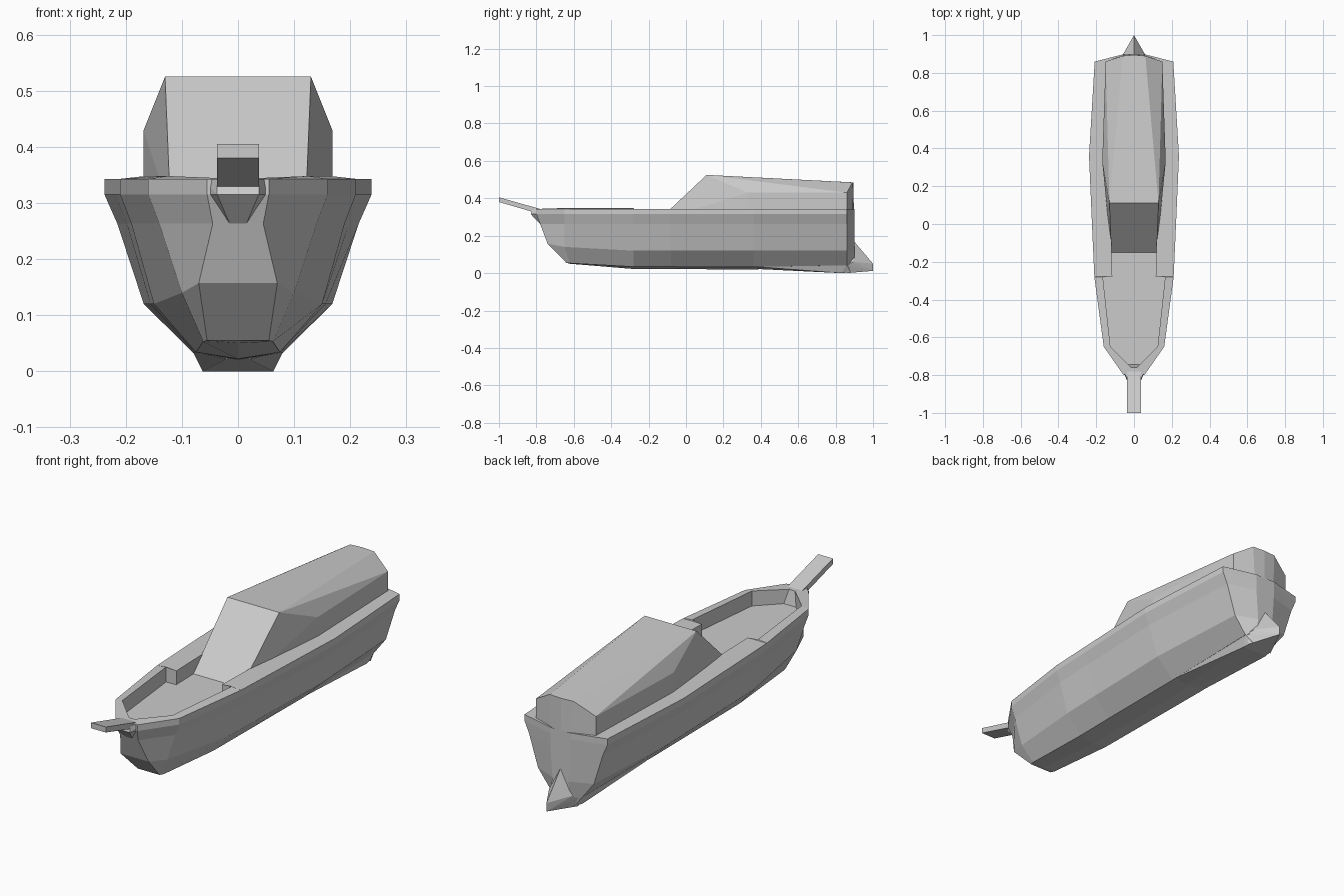
import bpy, bmesh

if "Cube" in bpy.data.objects:
    bpy.data.objects.remove(bpy.data.objects["Cube"])


def finish(name, bm):
    bmesh.ops.remove_doubles(bm, verts=bm.verts[:], dist=0.0005)
    bmesh.ops.recalc_face_normals(bm, faces=bm.faces[:])
    mesh = bpy.data.meshes.new(name)
    bm.to_mesh(mesh)
    bm.free()
    obj = bpy.data.objects.new(name, mesh)
    bpy.context.collection.objects.link(obj)
    return obj


def convex(name, half):
    """Symmetric faceted solid from the points of its right half."""
    bm = bmesh.new()
    pts = set(half) | {(-x, y, z) for x, y, z in half}
    for p in sorted(pts):
        bm.verts.new(p)
    res = bmesh.ops.convex_hull(bm, input=bm.verts[:])
    loose = [v for v in bm.verts if not v.link_faces]
    bmesh.ops.delete(bm, geom=loose, context='VERTS')
    bmesh.ops.dissolve_limit(bm, angle_limit=0.02, verts=bm.verts[:], edges=bm.edges[:])
    return finish(name, bm)


def loft(name, stations):
    """Closed hull: each station is a half ring from keel to deck centre, mirrored."""
    bm = bmesh.new()
    rings = []
    for half in stations:
        ring = half + [(-x, y, z) for x, y, z in half[-2:0:-1]]
        rings.append([bm.verts.new(p) for p in ring])
    n = len(rings[0])
    for a, b in zip(rings, rings[1:]):
        for i in range(n):
            j = (i + 1) % n
            bm.faces.new((a[i], a[j], b[j], b[i]))
    # end caps as strips between the two sides
    for r in (rings[0], rings[-1]):
        for i in range(n // 2):
            quad = [r[i], r[i + 1], r[-i - 1], r[-i]] if i else [r[0], r[1], r[-1]]
            if i == n // 2 - 1:
                quad = [r[i], r[i + 1], r[-i]]
            if i < 5:
                bm.faces.new(quad)
    return finish(name, bm)


FLOOR, RAIL = 0.28, 0.343


def station(y, keel, bottom, chine, side, rail, inner, lip=RAIL):
    return [(0, y, keel), (bottom[0], y, bottom[1]), (chine[0], y, chine[1]),
            (side, y, 0.263), (rail, y, 0.315), (rail, y, RAIL),
            (inner, y, lip), (inner, y, FLOOR), (0, y, FLOOR)]


# raked bow ring, then the body, then the bowed transom
bow = [(0, -.64, .055), (.055, -.64, .055), (.07, -.74, .157), (.045, -.78, .263),
       (.055, -.80, .315), (.055, -.80, RAIL), (.005, -.77, RAIL), (.005, -.77, FLOOR), (0, -.77, FLOOR)]
shoulder = station(-.65, .052, (.06, .055), (.10, .14), .14, .16, .125, .348)
shoulder[0], shoulder[1] = (0, -.62, .05), (.062, -.62, .053)
stern = station(.90, .05, (.05, .05), (.04, .12), .05, .05, .04)
loft("hull", [
    bow,
    shoulder,
    station(-.28, .022, (.075, .034), (.15, .12), .19, .21, .165, .348),
    station(-.278, .022, (.075, .034), (.15, .12), .19, .21, .115),
    station(-.08, .021, (.077, .034), (.156, .12), .198, .219, .12),
    station(.36, .02, (.08, .033), (.168, .12), .215, .238, .15),
    station(.86, .03, (.08, .042), (.14, .12), .185, .208, .14),
    stern,
])

# cabin with sloping windscreen and chamfered roof
convex("cabin", [
    (.12, -.15, .28), (.13, .11, .525), (.168, .33, .43), (.168, .33, .28),
    (.15, .86, .43), (.15, .86, .28), (.06, .89, .485), (0, .895, .485),
    (.05, .895, .2), (0, .9, .2),
])

# bowsprit plank and the bracket that carries it
convex("bowsprit", [(.037, -1, .38), (.037, -1, .405), (.037, -.78, .316), (.037, -.78, .343)])
convex("bow_bracket", [
    (.037, -.83, .315), (.037, -.82, .343), (.065, -.76, .343), (.065, -.76, .315),
    (.015, -.78, .263), (.03, -.74, .263),
])

# skeg under the stern and pointed rudder fin behind it
convex("skeg", [
    (.02, .38, .022), (.08, .38, .034), (.063, .83, 0), (.08, .86, .045), (.04, .9, .05),
    (.055, .88, .004),
])
convex("rudder_fin", [
    (0, 1, .012), (0, 1, .05), (0, .89, .18), (.06, .895, .06), (.063, .86, 0), (.075, .86, .045),
])
